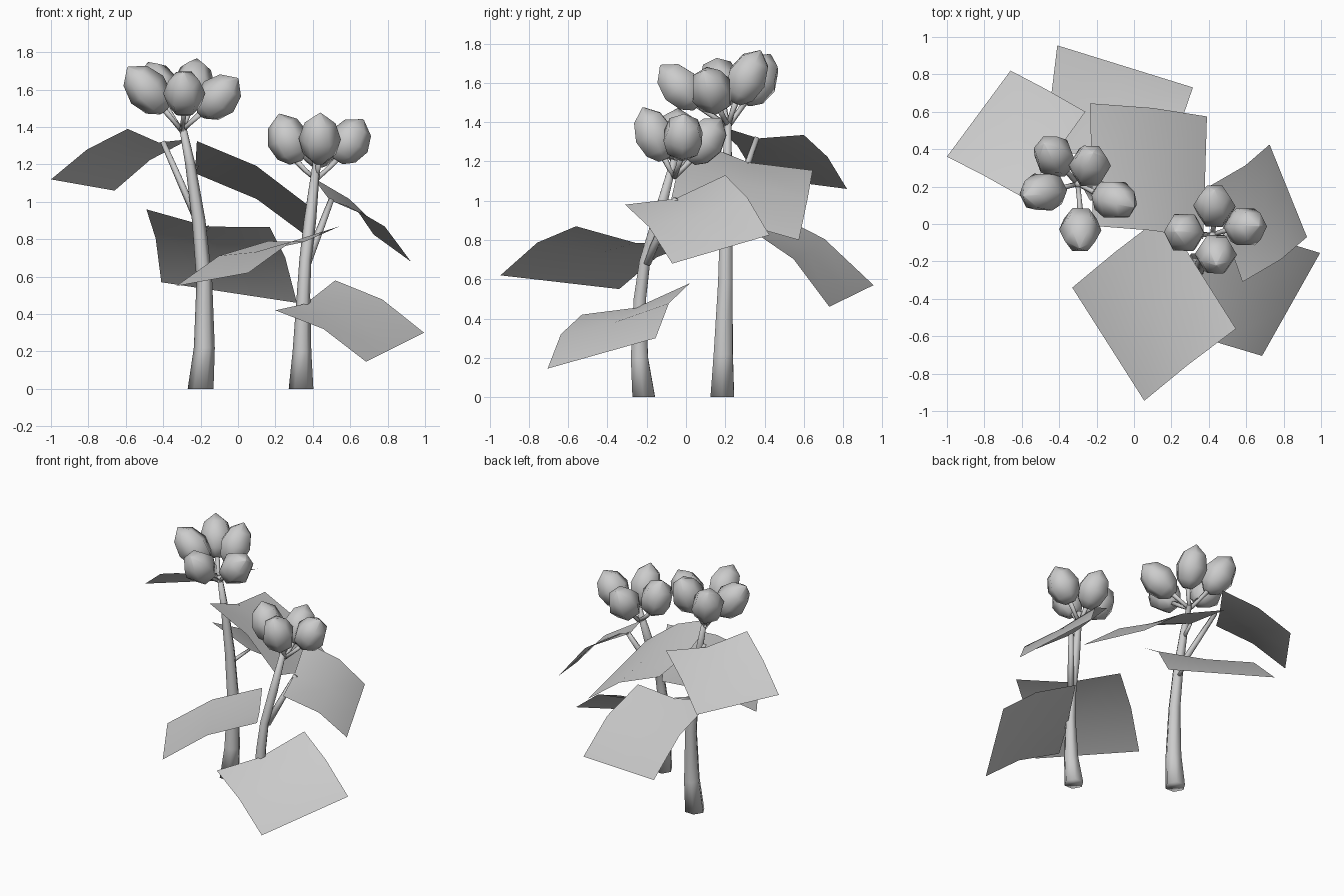
import bpy, bmesh, math
from mathutils import Vector as V

if "Cube" in bpy.data.objects:
    bpy.data.objects.remove(bpy.data.objects["Cube"])


def make(name, bm):
    bmesh.ops.recalc_face_normals(bm, faces=bm.faces)
    me = bpy.data.meshes.new(name)
    bm.to_mesh(me)
    bm.free()
    me.shade_smooth()
    ob = bpy.data.objects.new(name, me)
    bpy.context.collection.objects.link(ob)
    return ob


def tube(name, pts, radii, sides=6):
    """Low-poly tube swept through pts, with one radius per point."""
    bm = bmesh.new()
    pts = [V(p) for p in pts]
    rings = []
    for i, (p, r) in enumerate(zip(pts, radii)):
        d = (pts[min(i + 1, len(pts) - 1)] - pts[max(i - 1, 0)]).normalized()
        if name.startswith("stem") and i == 0:
            d = V((0, 0, 1))
        u = d.cross(V((0.02, 1, 0.01))).normalized()
        w = d.cross(u)
        rings.append([bm.verts.new(p + r * (u * math.cos(a) + w * math.sin(a)))
                      for a in (2 * math.pi * k / sides for k in range(sides))])
    for a, b in zip(rings, rings[1:]):
        for k in range(sides):
            n = (k + 1) % sides
            bm.faces.new((a[k], a[n], b[n], b[k]))
    bm.faces.new(rings[0])
    bm.faces.new(rings[-1])
    return make(name, bm)


def bud(name, base, tip):
    """Six-sided egg shape with a pointed tip."""
    base, tip = V(base), V(tip)
    ts = (0, 0.17, 0.48, 0.8, 1)
    return tube(name, [base.lerp(tip, t) for t in ts],
                (0.035, 0.088, 0.113, 0.082, 0.004))


def leaf(name, b0, b1, t1, t0, bulge=0.045, sag=0.045):
    """Square leaf: base edge b0-b1, tip edge t0-t1, arched along its length."""
    b0, b1, t0, t1 = map(V, (b0, b1, t0, t1))
    n = (b1 - b0).cross(t0 - b0).normalized()
    if n.z < 0:
        n = -n
    bm = bmesh.new()
    grid = []
    for i in range(3):
        row = []
        for j in range(3):
            p = b0.lerp(t0, i / 2).lerp(b1.lerp(t1, i / 2), j / 2)
            p = p + n * (bulge if i == 1 else 0)
            if j == 1:
                p.z -= sag * (1, 0.4, 0)[i]
            row.append(bm.verts.new(p))
        grid.append(row)
    for i in range(2):
        for j in range(2):
            bm.faces.new((grid[i][j], grid[i][j + 1],
                          grid[i + 1][j + 1], grid[i + 1][j]))
    return make(name, bm)


# Stems
tops = {"tall": V((-0.30, 0.215, 1.42)), "short": V((0.42, -0.06, 1.21))}
tube("stem_tall",
     [(-0.20, 0.185, 0), (-0.18, 0.19, 0.22), (-0.18, 0.2, 0.58),
      (-0.21, 0.205, 0.9), (-0.255, 0.21, 1.2), tops["tall"]],
     (0.069, 0.056, 0.042, 0.036, 0.027, 0.018))
tube("stem_short",
     [(0.337, -0.215, 0), (0.342, -0.237, 0.2), (0.35, -0.235, 0.5),
      (0.36, -0.21, 0.69), (0.385, -0.145, 0.9), tops["short"]],
     (0.066, 0.05, 0.036, 0.032, 0.033, 0.02))

# Flower buds and their stalks: (base, tip)
buds = {
    "tall": [((-0.38, 0.30, 1.50), (-0.48, 0.43, 1.745)),
             ((-0.25, 0.25, 1.50), (-0.22, 0.38, 1.765)),
             ((-0.39, 0.19, 1.49), (-0.59, 0.15, 1.72)),
             ((-0.20, 0.165, 1.47), (0.0, 0.09, 1.66)),
             ((-0.285, 0.06, 1.48), (-0.29, -0.13, 1.69))],
    "short": [((0.31, -0.05, 1.21), (0.22, -0.04, 1.47)),
              ((0.43, 0.02, 1.20), (0.43, 0.18, 1.42)),
              ((0.53, -0.02, 1.22), (0.67, -0.01, 1.44)),
              ((0.435, -0.11, 1.21), (0.44, -0.22, 1.475))],
}
for plant, items in buds.items():
    for i, (base, tip) in enumerate(items):
        bud(f"bud_{plant}_{i + 1}", base, tip)
        root = tops[plant] - V((0, 0, 0.04 if plant == "tall" else 0.09))
        tube(f"stalk_{plant}_{i + 1}",
             [root, root.lerp(V(base), 0.55), V(base).lerp(V(tip), 0.08)],
             (0.014, 0.014, 0.018), 5)

# Leaves: base corner, base corner, tip corner, tip corner
leaves = [
    ("tall_left", (-0.59, 0.14, 1.39), (-0.26, 0.60, 1.335),
     (-0.66, 0.82, 1.06), (-1.0, 0.36, 1.12), 0.03),
    ("tall_back", (-0.49, 0.40, 0.96), (0.17, 0.31, 0.865),
     (0.315, 0.73, 0.46), (-0.41, 0.955, 0.57), 0.05),
    ("tall_right", (-0.22, -0.01, 1.325), (-0.235, 0.645, 1.155),
     (0.39, 0.575, 0.80), (0.37, -0.08, 0.985), 0.045),
    ("short_left", (0.16, 0.05, 0.79), (0.545, -0.56, 0.87),
     (0.055, -0.945, 0.62), (-0.33, -0.34, 0.55), 0.045),
    ("short_right", (0.58, -0.31, 0.98), (0.40, 0.20, 1.13),
     (0.725, 0.425, 0.825), (0.925, -0.07, 0.68), 0.05),
    ("short_front", (0.20, -0.53, 0.42), (0.52, 0.02, 0.58),
     (0.995, -0.155, 0.30), (0.685, -0.705, 0.145), 0.045),
]
for name, b0, b1, t1, t0, bulge in leaves:
    leaf("leaf_" + name, b0, b1, t1, t0, bulge)

# Leaf stalks joining the leaves to the stems
for name, a, b, r in [
        ("tall_left", (-0.215, 0.21, 0.90), (-0.40, 0.36, 1.32), 0.022),
        ("tall_back", (-0.20, 0.205, 0.82), (-0.16, 0.36, 0.865), 0.014),
        ("tall_right", (-0.25, 0.21, 1.14), (-0.22, 0.32, 1.19), 0.014),
        ("short_right", (0.375, -0.20, 0.68), (0.50, -0.05, 1.01), 0.024)]:
    tube("leaf_stalk_" + name, [a, V(a).lerp(V(b), 0.5), b],
         (r, r * 0.9, r * 0.7), 5)
